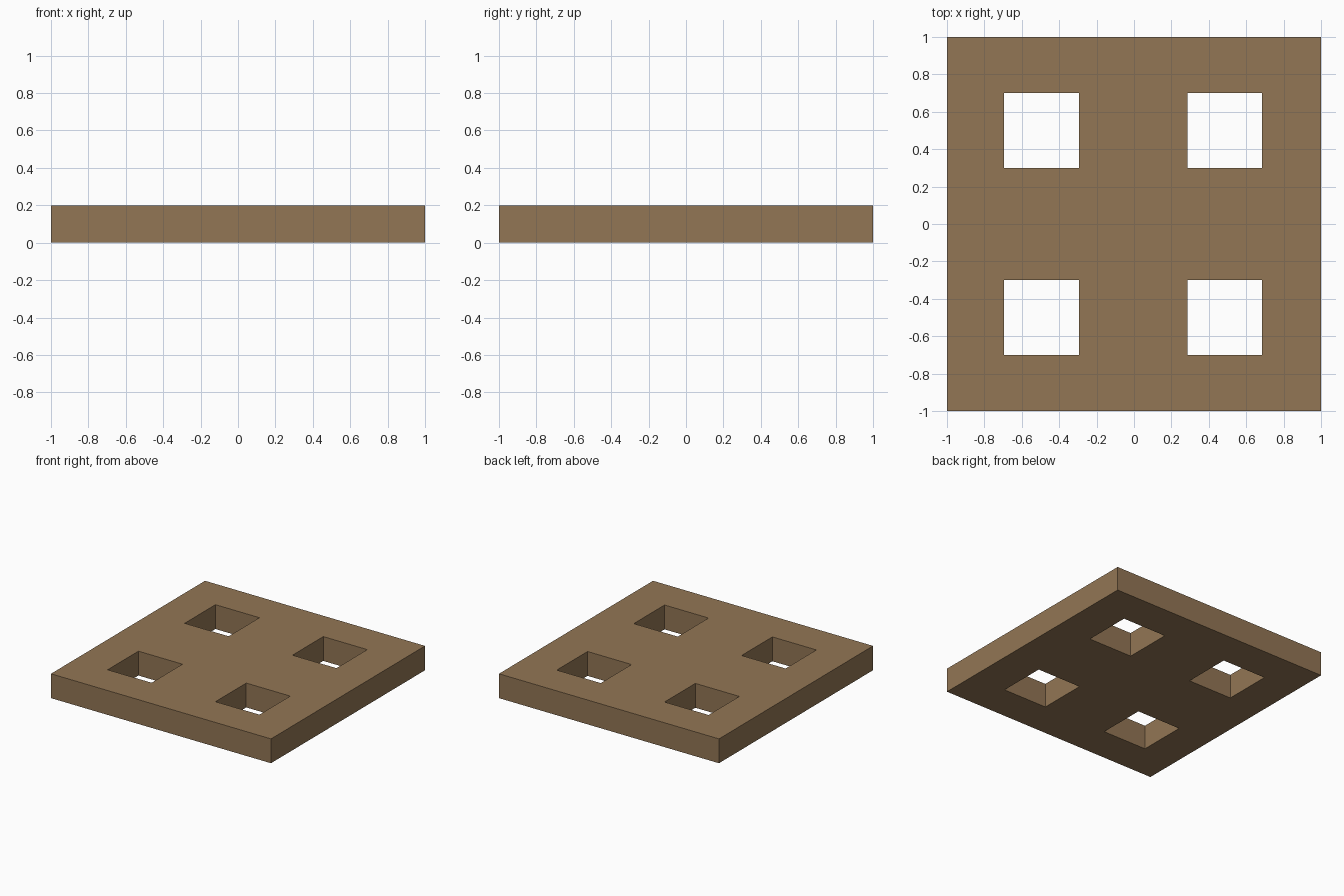
import bpy

if "Cube" in bpy.data.objects:
    bpy.data.objects.remove(bpy.data.objects["Cube"])

wood = bpy.data.materials.new("brown_wood")
wood.diffuse_color = (0.29, 0.182, 0.09, 1)
wood.use_nodes = True
wood.node_tree.nodes["Principled BSDF"].inputs["Base Color"].default_value = wood.diffuse_color


def box(name, center, size):
    bpy.ops.mesh.primitive_cube_add(size=1, location=center)
    ob = bpy.context.object
    ob.name = name
    ob.scale = size
    bpy.ops.object.transform_apply(location=True, rotation=False, scale=True)
    ob.data.materials.append(wood)
    return ob


# Square slab
slab = box("slab", (0, 0, 0.1), (2, 2, 0.2))

# Four square through holes
for x in (-0.495, 0.485):
    for y in (-0.5, 0.5):
        cutter = box("hole_cutter", (x, y, 0.1), (0.4, 0.4, 0.6))
        cutter.hide_render = True
        bpy.context.view_layer.objects.active = slab
        cut = slab.modifiers.new("hole", 'BOOLEAN')
        cut.operation = 'DIFFERENCE'
        cut.solver = 'EXACT'
        cut.object = cutter
        bpy.ops.object.modifier_apply(modifier=cut.name)
        bpy.data.objects.remove(cutter)
